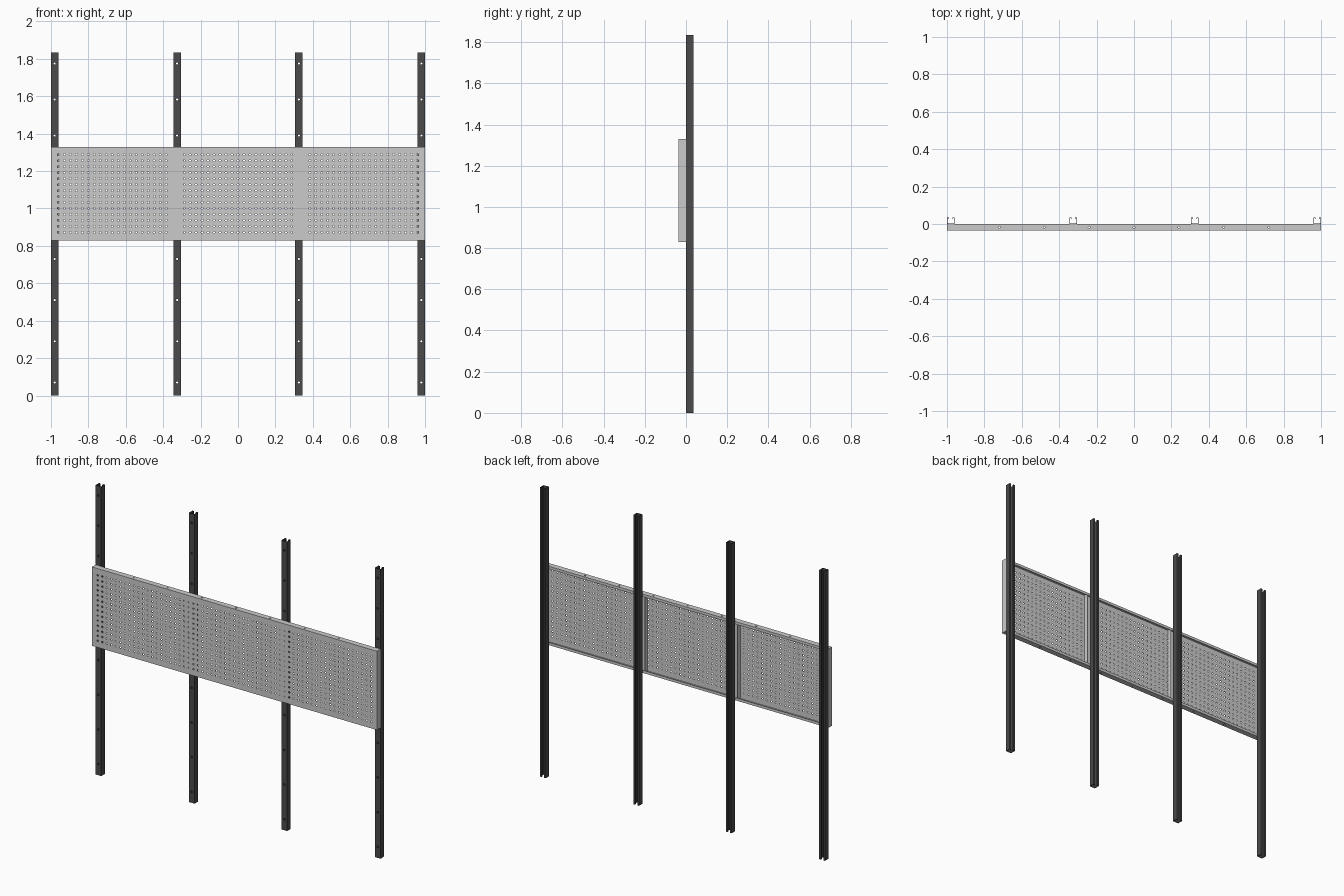
import bpy, bmesh

if "Cube" in bpy.data.objects:
    bpy.data.objects.remove(bpy.data.objects["Cube"])

T = 0.003                      # sheet thickness
POST_X = (-0.98, -0.325, 0.325, 0.98)
Z0, Z1 = 0.83, 1.33            # panel bottom and top
FRONT = -0.036

dark = bpy.data.materials.new("dark_steel")
dark.diffuse_color = (0.07, 0.07, 0.07, 1)
dark.use_nodes = True
dark.node_tree.nodes["Principled BSDF"].inputs["Base Color"].default_value = dark.diffuse_color


def finish(bm, name, mat=None):
    bmesh.ops.recalc_face_normals(bm, faces=bm.faces)
    me = bpy.data.meshes.new(name)
    bm.to_mesh(me)
    bm.free()
    ob = bpy.data.objects.new(name, me)
    bpy.context.collection.objects.link(ob)
    if mat:
        me.materials.append(mat)
    return ob


def add_box(bm, x, y, z):
    v = bmesh.ops.create_cube(bm, size=1)["verts"]
    for p in v:
        p.co = [(a + b) / 2 + c * (b - a) for (a, b), c in zip((x, y, z), p.co)]


def perforated(bm, u, v, cu, cv, h, r, place):
    """Sheet over ranges u, v with 8-sided holes at each cu x cv; place(u, v, w) maps to 3D."""
    def breaks(rng, cs):
        return sorted({round(a, 5) for a in list(rng) + [c + d for c in cs for d in (-h, 0, h)]})
    us, vs = breaks(u, cu), breaks(v, cv)
    cache = {}

    def vert(a, b, w):
        key = (round(a, 4), round(b, 4), w)
        if key not in cache:
            cache[key] = bm.verts.new(place(a, b, w))
        return cache[key]

    def near(a0, a1, cs):
        m = (a0 + a1) / 2
        return any(abs(m - c) < h for c in cs)

    hit_u = [near(a, b, cu) for a, b in zip(us, us[1:])]
    hit_v = [near(a, b, cv) for a, b in zip(vs, vs[1:])]
    for w in (0, T):
        for i in range(len(us) - 1):
            for j in range(len(vs) - 1):
                if not (hit_u[i] and hit_v[j]):
                    bm.faces.new([vert(us[a], vs[b], w) for a, b in
                                  ((i, j), (i + 1, j), (i + 1, j + 1), (i, j + 1))])
    ring = [(1, 0), (1, 1), (0, 1), (-1, 1), (-1, 0), (-1, -1), (0, -1), (1, -1)]
    for x in cu:
        for y in cv:
            def outer(k, w):
                return vert(x + ring[k % 8][0] * h, y + ring[k % 8][1] * h, w)

            def inner(k, w):
                a, b = ring[k % 8]
                s = r / (a * a + b * b) ** 0.5
                return vert(x + a * s, y + b * s, w)
            for k in range(8):
                for w in (0, T):
                    bm.faces.new((outer(k, w), outer(k + 1, w), inner(k + 1, w), inner(k, w)))
                bm.faces.new((inner(k, 0), inner(k + 1, 0), inner(k + 1, T), inner(k, T)))
    # outer rim
    for ends, along, flip in ((u, vs, False), (v, us, True)):
        for e in ends:
            for a, b in zip(along, along[1:]):
                q = [(a, 0), (b, 0), (b, T), (a, T)]
                bm.faces.new([vert(s, e, w) if flip else vert(e, s, w) for s, w in q])


# slotted channel posts, open at the back
hole_z = [0.07 + 0.22 * i for i in range(7)] + [1.583, 1.775]
for n, px in enumerate(POST_X):
    bm = bmesh.new()
    perforated(bm, (px - 0.02, px + 0.02), (0, 1.835), [px], hole_z, 0.01, 0.006,
               lambda a, b, w: (a, w, b))
    for s in (-1, 1):
        add_box(bm, sorted((px + s * 0.02, px + s * (0.02 - T))), (T, 0.036), (0, 1.835))
        add_box(bm, sorted((px + s * 0.017, px + s * 0.009)), (0.036 - T, 0.036), (0, 1.835))
        add_box(bm, sorted((px + s * 0.009, px + s * 0.0115)), (0.026, 0.033), (0, 1.835))
    finish(bm, f"post_{n + 1}", dark)

# perforated front sheet
pitch = 0.032
bm = bmesh.new()
perforated(bm, (-1, 1), (Z0, Z1), [(i - 30) * pitch for i in range(61)],
           [1.08 + (j - 6.5) * pitch for j in range(14)], pitch / 2, 0.0055,
           lambda a, b, w: (a, FRONT + w, b))
finish(bm, "panel_face")

# folded top and bottom edges with fixing holes and return lips
for name, edge, s in (("top", Z1, -1), ("bottom", Z0, 1)):
    bm = bmesh.new()
    perforated(bm, (-1, 1), (FRONT + T, 0), [0.24 * i for i in range(-3, 4)], [-0.018],
               0.01, 0.005, lambda a, b, w: (a, b, edge + s * w))
    add_box(bm, (-1 + T, 1 - T), (-T, 0), sorted((edge + s * T, edge + s * 0.017)))
    finish(bm, f"panel_{name}_flange")

# side flanges
for name, s in (("left", -1), ("right", 1)):
    bm = bmesh.new()
    add_box(bm, sorted((s, s * (1 - T))), (FRONT + T, 0), (Z0 + T, Z1 - T))
    finish(bm, f"panel_{name}_flange")

# vertical stiffeners behind the sheet at the inner posts
for n, px in enumerate(POST_X[1:3]):
    bm = bmesh.new()
    add_box(bm, (px - 0.035, px + 0.035), (FRONT + 2 * T, FRONT + 3 * T), (Z0 + T, Z1 - T))
    for s in (-1, 1):
        add_box(bm, sorted((px + s * 0.035, px + s * 0.032)), (FRONT + 3 * T, -T),
                (Z0 + T, Z1 - T))
    finish(bm, f"stiffener_{n + 1}")
